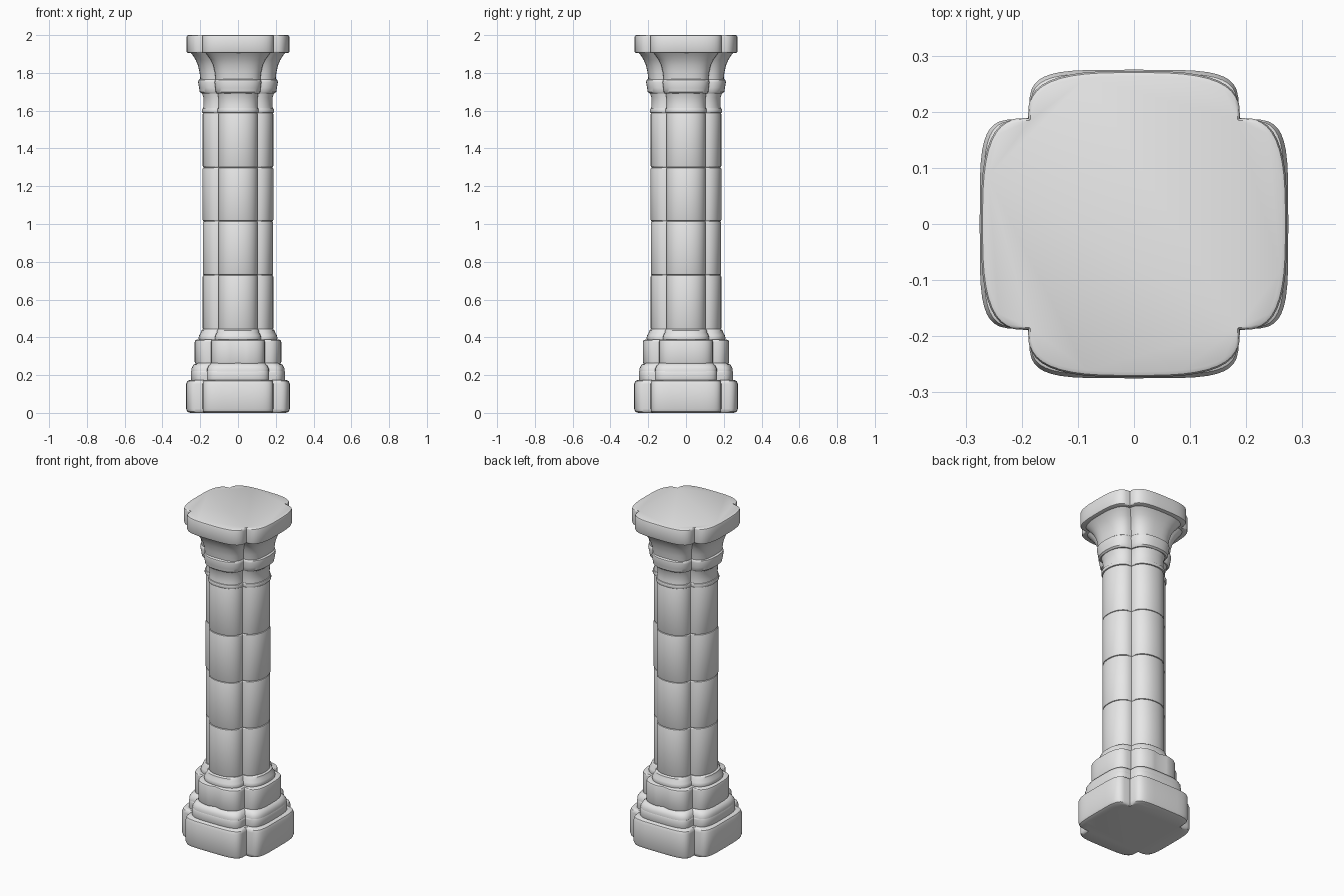
import bpy
import bmesh
import random
from math import sin, cos, pi, radians, copysign

random.seed(4)
cube = bpy.data.objects.get("Cube")
if cube:
    bpy.data.objects.remove(cube, do_unlink=True)

stone = bpy.data.materials.new("grey_stone")
stone.use_nodes = True
stone.diffuse_color = (0.8, 0.8, 0.8, 1)
stone.node_tree.nodes["Principled BSDF"].inputs["Base Color"].default_value = (0.8, 0.8, 0.8, 1)

STEPS = 20  # segments round each lobe


def plan(w, n, p, groove):
    """Four-lobed outline: half width w, inner corner at (n, n), squareness p."""
    points = []
    for arm in range(4):
        ca, sa = round(cos(arm * pi / 2)), round(sin(arm * pi / 2))
        for i in range(STEPS):
            t = -pi / 2 + pi * i / STEPS
            s, c = sin(t), max(cos(t), 0)
            x = n + (w - n) * c ** (2 / p)
            y = n * copysign(abs(s) ** (2 / p), s) if i != STEPS // 2 else 0
            if i == STEPS // 2 and arm % 2:
                x -= groove
            points.append((x * ca - y * sa, x * sa + y * ca))
    return points


def loft(name, profile, p, groove=0):
    """Closed stack of lobed outlines; profile rows are (z, half width, notch)."""
    bm = bmesh.new()
    rings = [[bm.verts.new((x, y, z)) for x, y in plan(w, n, p, groove)]
             for z, w, n in profile]
    count = len(rings[0])
    for low, high in zip(rings, rings[1:]):
        for i in range(count):
            j = (i + 1) % count
            bm.faces.new((low[i], low[j], high[j], high[i]))
    bm.faces.new(rings[0][::-1])
    bm.faces.new(rings[-1])
    mesh = bpy.data.meshes.new(name)
    bm.to_mesh(mesh)
    bm.free()
    mesh.materials.append(stone)
    obj = bpy.data.objects.new(name, mesh)
    bpy.context.collection.objects.link(obj)
    bpy.ops.object.select_all(action="DESELECT")
    obj.select_set(True)
    bpy.context.view_layer.objects.active = obj
    bpy.ops.object.shade_smooth_by_angle(angle=radians(38))
    return obj


def block(name, z0, z1, w, n, p, rim, groove=0):
    """Stone course with worn, rounded rims."""
    curve = [(0, 1), (0.3, 0.3), (1, 0)]
    rows = [(z0 + a * rim, w - b * rim, n - b * rim * 0.4) for a, b in curve]
    rows += [(z1 - a * rim, w - b * rim, n - b * rim * 0.4) for a, b in curve[::-1]]
    return loft(name, rows, p, groove)


# Stepped base
block("base_plinth", 0, 0.175, 0.275, 0.187, 4.5, 0.022)
block("base_step", 0.165, 0.225, 0.25, 0.165, 3.6, 0.012)
loft("base_step_slope", [(0.215, 0.247, 0.163), (0.235, 0.247, 0.163),
                         (0.255, 0.236, 0.152), (0.265, 0.215, 0.14)], 3.6)
block("base_drum", 0.258, 0.388, 0.229, 0.142, 3, 0.012, 0.01)
loft("base_collar", [(0.38, 0.205, 0.12), (0.395, 0.209, 0.122), (0.41, 0.206, 0.12),
                     (0.425, 0.197, 0.112), (0.437, 0.194, 0.11), (0.443, 0.185, 0.106)], 2.4)

# Shaft courses
joints = [0.44, 0.73, 1.015, 1.3, 1.59]
for k, (z0, z1) in enumerate(zip(joints, joints[1:])):
    block(f"shaft_course_{k + 1}", z0, z1, 0.188 + random.uniform(-0.002, 0.002),
          0.104, 2.15, 0.008)

# Neck and capital
block("neck_band", 1.588, 1.612, 0.191, 0.108, 2.2, 0.006)
loft("neck", [(1.605, 0.186, 0.105), (1.63, 0.182, 0.103), (1.67, 0.183, 0.104),
              (1.695, 0.192, 0.108), (1.705, 0.195, 0.11)], 2.2)
loft("capital_ring", [(1.692, 0.193, 0.113), (1.7, 0.203, 0.118), (1.72, 0.206, 0.12),
                      (1.75, 0.211, 0.124), (1.762, 0.209, 0.122), (1.77, 0.198, 0.116)], 2.4)
loft("capital_flare", [(1.755, 0.199, 0.118), (1.8, 0.203, 0.122), (1.84, 0.212, 0.131),
                       (1.87, 0.225, 0.145), (1.895, 0.241, 0.163), (1.915, 0.257, 0.178)], 2.6)
block("capital_slab", 1.905, 2.0, 0.273, 0.189, 3, 0.01)
